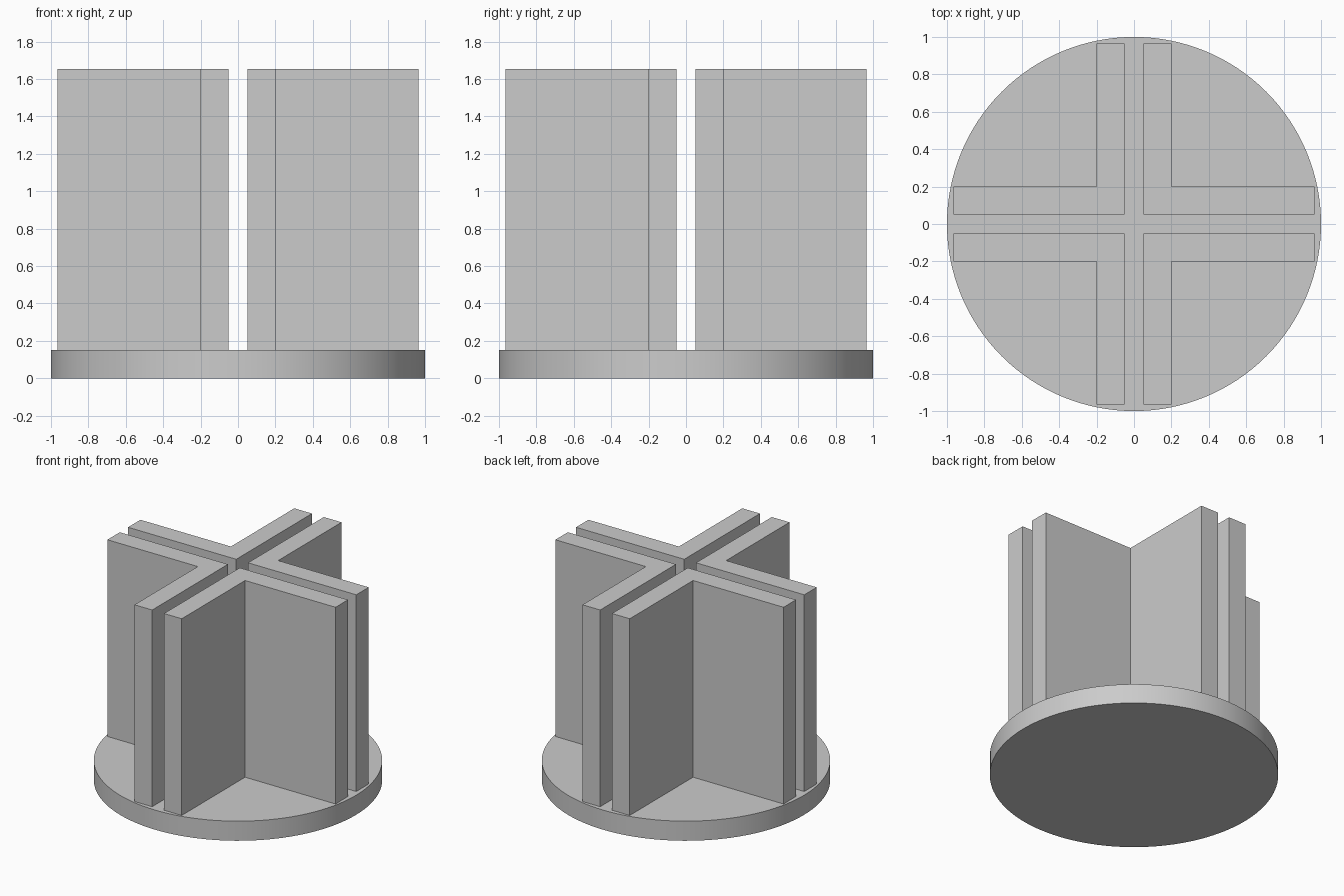
import bpy
import bmesh
import math

cube = bpy.data.objects.get("Cube")
if cube:
    bpy.data.objects.remove(cube, do_unlink=True)

BASE_R, BASE_H = 1.0, 0.15
TOP = 1.655
INNER, OUTER, REACH = 0.05, 0.20, 0.966

grey = bpy.data.materials.new("plain_grey")
grey.use_nodes = True
colour = (0.6, 0.6, 0.6, 1.0)
grey.diffuse_color = colour
grey.node_tree.nodes["Principled BSDF"].inputs["Base Color"].default_value = colour

# Round base plate
bpy.ops.mesh.primitive_cylinder_add(vertices=128, radius=BASE_R, depth=BASE_H,
                                    location=(0, 0, BASE_H / 2))
base = bpy.context.object
base.name = "base_disc"
base.data.materials.append(grey)
bpy.ops.object.shade_smooth_by_angle(angle=math.radians(30))


# L-shaped upright, extruded from its footprint
def angle_wall(name, turn):
    profile = [(INNER, INNER), (REACH, INNER), (REACH, OUTER),
               (OUTER, OUTER), (OUTER, REACH), (INNER, REACH)]
    bm = bmesh.new()
    foot = bm.faces.new([bm.verts.new((x, y, BASE_H)) for x, y in profile])
    lifted = bmesh.ops.extrude_face_region(bm, geom=[foot], use_keep_orig=True)
    top = [v for v in lifted["geom"] if isinstance(v, bmesh.types.BMVert)]
    bmesh.ops.translate(bm, verts=top, vec=(0, 0, TOP - BASE_H))
    bmesh.ops.recalc_face_normals(bm, faces=bm.faces)
    mesh = bpy.data.meshes.new(name)
    bm.to_mesh(mesh)
    bm.free()
    mesh.materials.append(grey)
    wall = bpy.data.objects.new(name, mesh)
    wall.rotation_euler.z = turn
    bpy.context.collection.objects.link(wall)


# Four uprights separated by a cross-shaped slot
for i, corner in enumerate(("back_left", "back_right", "front_right", "front_left")):
    angle_wall(corner + "_angle_wall", i * math.pi / 2)
